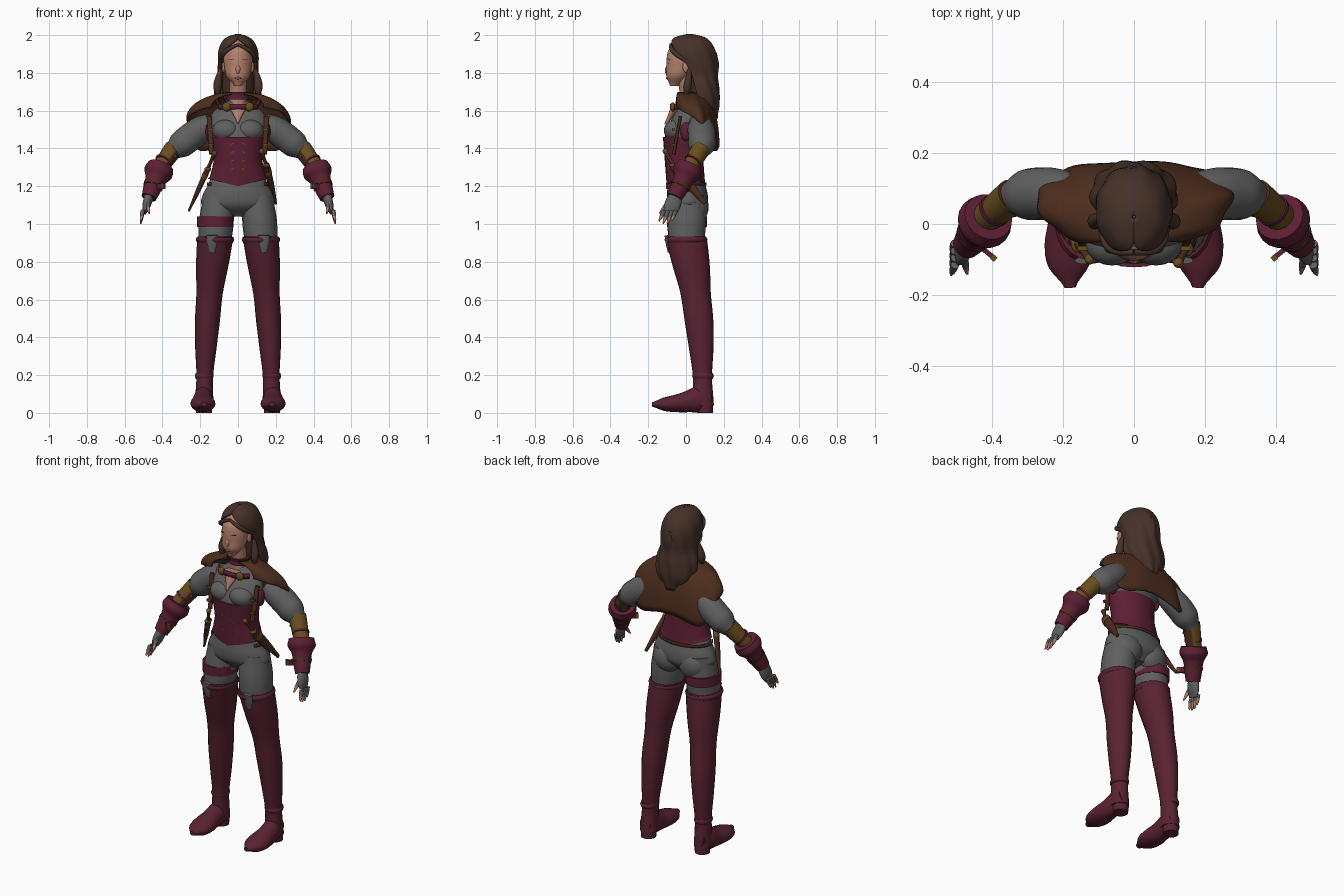
import bpy, bmesh
from math import sin, cos, pi
from mathutils import Vector, Matrix

if "Cube" in bpy.data.objects:
    bpy.data.objects.remove(bpy.data.objects["Cube"])
made = []
SIDES = (-1, 1)


def material(name, red, green, blue):
    mat = bpy.data.materials.new(name)
    mat.use_nodes = True
    mat.diffuse_color = (red, green, blue, 1)
    shader = mat.node_tree.nodes["Principled BSDF"]
    shader.inputs["Base Color"].default_value = mat.diffuse_color
    return mat


SKIN = material("skin", .46, .22, .15)
LIPS = material("lips", .36, .13, .1)
EYE = material("eye", .4, .34, .31)
HAIR = material("brown hair", .062, .031, .022)
CAPE = material("cape brown", .075, .027, .013)
GREY = material("grey cloth", .115, .115, .115)
WINE = material("wine leather", .11, .014, .034)
BOOT = material("boot leather", .1, .016, .031)
GOLD = material("dull gold", .14, .075, .014)
DARK = material("dark leather", .07, .025, .012)


def finish(bm, name, *mats):
    bmesh.ops.recalc_face_normals(bm, faces=bm.faces)
    mesh = bpy.data.meshes.new(name)
    bm.to_mesh(mesh)
    bm.free()
    part = bpy.data.objects.new(name, mesh)
    bpy.context.collection.objects.link(part)
    for mat in mats:
        mesh.materials.append(mat)
    made.append(part)
    return part


def profile(values, t):
    """Smooth curve through evenly spaced values, read at t from start to end."""
    last = len(values) - 1
    i = min(int(t * last), last - 1)
    f = t * last - i
    before, here, ahead, after = (values[max(0, min(j, last))] for j in range(i - 1, i + 3))
    slope_in, slope_out = (ahead - before) / 2, (after - here) / 2
    ease = f * f * (3 - 2 * f)
    return (here + (ahead - here) * ease
            + slope_in * f * (1 - f) ** 2 - slope_out * f * f * (1 - f))


def bridge(rows, name, mats, closed):
    bm = bmesh.new()
    rings = [[bm.verts.new(point) for point in row] for row in rows]
    count = len(rings[0])
    for low, high in zip(rings, rings[1:]):
        for i in range(count if closed else count - 1):
            j = (i + 1) % count
            bm.faces.new((low[i], low[j], high[j], high[i]))
    if closed:
        bm.faces.new(rings[0])
        bm.faces.new(rings[-1])
    return finish(bm, name, *mats)


def limb(name, start, end, widths, *mats, depth=1, sag=(0, 0, 0), s=1, flat=False, sides=20):
    """Tube of varying width; depth is a ratio or its own list of radii."""
    start, end, sag = Vector(start), Vector(end), Vector(sag)
    axis = [0.0, 0.0, 0.0]
    axis[min(range(3), key=lambda i: abs(end[i] - start[i]))] = 1
    rows, steps = [], 4 * (len(widths) - 1)
    for i in range(steps + 1):
        t = i / steps
        centre = start.lerp(end, t) + sag * sin(pi * t)
        wide = profile(widths, t)
        deep = profile(depth, t) if isinstance(depth, list) else wide * depth
        u, v = Vector((1, 0, 0)), Vector((0, 1, 0))
        if not flat:
            along = (end - start + sag * pi * cos(pi * t)).normalized()
            u = Vector(axis)
            u = (u - along * u.dot(along)).normalized()
            v = along.cross(u)
        ring = [centre + u * wide * sin(a) - v * deep * cos(a)
                for a in (2 * pi * j / sides for j in range(sides))]
        rows.append([(p.x * s, p.y, p.z) for p in ring])
    return bridge(rows, name, mats, True)


def sheet(name, rows, mat, thickness):
    part = bridge(rows, name, [mat], False)
    shell = part.modifiers.new("thickness", "SOLIDIFY")
    shell.thickness, shell.offset = thickness, 0


def band(name, rx, ry, y, bottom, top, first, last, mat):
    angles = [first + (last - first) * j / 40 for j in range(41)]
    sheet(name, [[(rx * sin(a), y - ry * cos(a), z) for a in angles] for z in (bottom, top)], mat, .008)


def ball(name, place, size, mat):
    bm = bmesh.new()
    bmesh.ops.create_uvsphere(bm, u_segments=20, v_segments=12, radius=1,
                              matrix=Matrix.LocRotScale(Vector(place), None, Vector(size)))
    finish(bm, name, mat)


def box(name, place, size, mat, turn=0, axis='Z'):
    bm = bmesh.new()
    bmesh.ops.create_cube(bm, size=1, matrix=Matrix.Translation(place) @ Matrix.Rotation(turn, 4, axis)
                          @ Matrix.Diagonal((*size, 1)))
    finish(bm, name, mat)


# Head, neck and face
limb("head", (0, -.06, 1.73), (0, .02, 1.98), [.018, .06, .072, .077, .067, .02], SKIN,
     depth=[.025, .06, .075, .09, .09, .03], flat=True, sides=32)
limb("neck", (0, .03, 1.56), (0, 0, 1.78), [.07, .05, .045, .045], SKIN, flat=True)
limb("nose", (0, -.09, 1.86), (0, -.104, 1.797), [.005, .008, .013, .006], SKIN)
ball("lips", (0, -.1, 1.772), (.018, .006, .006), LIPS)
for s in SIDES:
    ball("eye", (s * .031, -.083, 1.85), (.014, .011, .006), EYE)
    ball("iris", (s * .031, -.092, 1.85), (.005, .003, .005), HAIR)
    box("eyebrow", (s * .034, -.093, 1.87), (.03, .006, .004), HAIR, s * .35)
    ball("ear", (s * .076, 0, 1.83), (.01, .018, .028), SKIN)

# Long swept-back hair that opens around the face
rows = []
for i in range(33):
    t, row = i / 32, []
    z = 2 - .44 * t ** 1.5
    wide = profile([.004, .06, .088, .1, .1, .1, .115, .105, .05], t)
    deep = profile([.004, .08, .11, .12, .115, .1, .092, .075, .04], t)
    gap = 1.3 * sin(min(1, max(0, t - .12) * 2) * pi / 2)
    for j in range(49):
        a = gap + 2 * (pi - gap) * j / 48
        wave = 1 + .05 * t * sin(9 * a + 20 * z)
        row.append((wide * wave * sin(a), .02 + .1 * t * t - deep * wave * cos(a), z))
    rows.append(row)
sheet("hair", rows, HAIR, .014)
limb("hair_mass", (0, .11, 1.56), (0, .03, 1.92), [.03, .08, .08, .07], HAIR, depth=.8, flat=True)
for s in SIDES:
    limb("front_lock", (0, -.08, 1.95), (.092, .01, 1.86), [.008, .012, .01], HAIR, sag=(.025, -.03, .005), s=s)
    limb("shoulder_lock", (.09, .02, 1.82), (.105, 0, 1.67), [.01, .018, .022, .006], HAIR, sag=(.01, 0, 0), s=s)
    limb("side_braid", (.092, .03, 1.92), (0, .155, 1.89), [.006, .012, .012], HAIR, sag=(.02, .02, 0), s=s)
limb("tied_tail", (0, .15, 1.91), (0, .15, 1.74), [.012, .024, .02, .006], HAIR)

# Torso
limb("trouser_seat", (0, .015, 1.04), (0, 0, 1.26), [.05, .185, .188, .16, .14], GREY,
     depth=[.05, .1, .108, .1, .09], flat=True, sides=32)
limb("shirt", (0, -.02, 1.43), (0, .03, 1.65), [.135, .15, .155, .13, .06], GREY,
     depth=[.095, .1, .09, .07, .05], flat=True, sides=32)
corset = limb("corset", (0, 0, 1.2), (0, -.02, 1.46), [.158, .145, .13, .135, .145], WINE,
              depth=[.102, .102], flat=True, sides=32)
for vert in corset.data.vertices:
    vert.co.z += 5 * abs(vert.co.x) * max(0, 1.25 - vert.co.z)
limb("open_neckline", (0, -.105, 1.53), (0, -.05, 1.63), [.003, .05], SKIN, depth=[.01, .025], flat=True)
for s in SIDES:
    ball("buttock", (s * .085, .055, 1.09), (.085, .065, .085), GREY)
    ball("bust", (s * .062, -.055, 1.495), (.075, .062, .058), GREY)
    limb("corset_seam", (.07, -.085, 1.25), (.07, -.105, 1.46), [.003, .003], DARK, s=s)
    for i in range(4):
        box("lace", (s * .03, -.104 - .004 * i, 1.29 + .045 * i), (.016, .008, .005), GOLD, s * .5, 'Y')
    limb("harness_strap", (.14, -.065, 1.37), (.152, -.03, 1.57), [.014, .014], DARK, depth=.6, s=s)
    ball("armpit_pad", (s * .15, 0, 1.49), (.022, .03, .05), WINE)
    for z in (1.42, 1.5):
        box("strap_buckle", (s * .146, -.068, z), (.026, .012, .014), GOLD)
band("hip_belt", .16, .104, 0, 1.205, 1.22, 1.1, 2 * pi - 1.1, DARK)

# Collar, clasps and shoulder cape
limb("choker", (0, .02, 1.66), (0, .015, 1.7), [.062, .058, .062], WINE, flat=True)
band("cape_strap", .12, .1, .02, 1.605, 1.635, -1, 1, WINE)
for s in SIDES:
    ball("cape_clasp", (s * .06, -.07, 1.62), (.024, .014, .024), GOLD)

rows = []
for i in range(13):
    t, row = i / 12, []
    spread = sin(t * pi / 2)
    for j in range(61):
        a = .42 + 2 * (pi - .42) * j / 60
        # The hem is short in front, longer on the arms, and hangs in two lobes behind
        hem = profile([.06, .09, .16, .3, .27], min(a, 2 * pi - a) / pi)
        fold = 1 + .025 * t * sin(9 * a)
        deep = .07 + (.07 if cos(a) > 0 else .02) * spread
        across = abs(sin(a)) ** .75 * (1 if a < pi else -1)
        row.append(((.07 + .2 * spread) * fold * across,
                    .02 + .06 * spread - deep * fold * cos(a), 1.69 - hem * t ** 1.5))
    rows.append(row)
sheet("shoulder_cape", rows, CAPE, .012)

for s in SIDES:
    # Arms and gloves
    limb("sleeve", (.14, .065, 1.54), (.35, .075, 1.38), [.05, .068, .074, .074, .07, .045], GREY, sag=(0, .015, .005), s=s)
    bracer = limb("bracer", (.34, .08, 1.4), (.425, .01, 1.28), [.05, .042], GOLD, DARK, s=s)
    for face in bracer.data.polygons:
        face.material_index = int(face.normal.x * s < -.4)
    limb("bracer_strap", (.39, .04, 1.335), (.396, .034, 1.327), [.048, .048], WINE, s=s)
    ball("bracer_stud", (s * .335, .03, 1.36), (.01, .01, .01), GOLD)
    limb("glove_cuff", (.41, .02, 1.305), (.472, -.06, 1.14), [.07, .078, .058, .05, .046, .04], WINE, s=s)
    limb("wrist_strap", (.446, -.025, 1.21), (.451, -.033, 1.195), [.054, .052], DARK, s=s)
    box("strap_end", (s * .42, -.075, 1.2), (.014, .06, .03), WINE, -s * .9)
    box("cuff_buckle", (s * .395, -.096, 1.2), (.016, .014, .032), GOLD, -s * .9)
    limb("palm", (.47, -.055, 1.15), (.495, -.085, 1.06), [.026, .024, .02, .01], GREY,
         depth=[.034, .042, .042, .034], s=s)
    digits = [((.505, -.085 + .02 * k, 1.07), (.515, -.11 + .022 * k, 1 + .007 * k * k))
              for k in (-1.5, -.5, .5, 1.5)]
    digits.append(((.48, -.09, 1.12), (.47, -.14, 1.055)))
    for root, tip in digits:
        finger = limb("finger", root, tip, [.012, .011, .009, .004], GREY, SKIN, s=s, sides=10)
        for face in finger.data.polygons:
            face.material_index = int(face.center.z < (root[2] + tip[2]) / 2)

    # Legs and tall boots
    limb("trouser_leg", (.105, .01, 1.15), (.124, 0, .88), [.08, .092, .086], GREY, depth=1.1, s=s, flat=True)
    limb("boot", (.12, 0, .93), (.18, .09, .04), [.095, .086, .07, .066, .056, .044, .05], BOOT,
         depth=1.15, sag=(.012, .024, 0), s=s, flat=True)
    limb("ankle_cuff", (.179, .09, .18), (.179, .09, .21), [.045, .05, .045], BOOT, depth=1.15, s=s, flat=True)
    limb("boot_rim", (.122, 0, .9), (.122, 0, .935), [.094, .1, .1, .092], BOOT, depth=1.12, s=s, flat=True)
    limb("boot_notch", (.137, -.103, .94), (.137, -.092, .85), [.03, .026, .014], GREY, depth=.35, s=s)
    limb("foot", (.18, .13, .09), (.18, -.18, .045), [.035, .05, .056, .066, .058, .015], BOOT,
         depth=[.045, .068, .056, .046, .035, .012], sag=(.006, 0, -.014), s=s)
    limb("heel", (.18, .1, 0), (.18, .1, .08), [.042, .045], BOOT, s=s, flat=True)

# Thigh band on one leg
limb("thigh_band", (-.12, .005, .985), (-.12, .005, 1.04), [.097, .097], WINE, depth=1.1, flat=True)


# Sheathed blades at the hips
def blade(name, pommel, guard, tip, width):
    limb(name + "_grip", pommel, guard, [.012, .009, .011], DARK)
    ball(name + "_pommel", pommel, (.014, .014, .014), GOLD)
    ball(name + "_guard", guard, (.018, .026, .012), GOLD)
    limb(name + "_sheath", guard, tip, [width, width * .9, width * .4], DARK, depth=1.5)
    throat = [Vector(guard).lerp(Vector(tip), t) for t in (.1, .2)]
    limb(name + "_sheath_band", *throat, [width * 1.1, width * 1.1], GOLD, depth=1.5)


blade("short_sword", (-.125, -.1, 1.375), (-.16, -.055, 1.29), (-.26, .05, 1.07), .014)
blade("dagger", (.125, -.11, 1.385), (.15, -.065, 1.31), (.2, .1, 1.11), .018)

# Smooth shading with crisp edges
bpy.ops.object.select_all(action='DESELECT')
for part in made:
    part.select_set(True)
bpy.context.view_layer.objects.active = made[0]
bpy.ops.object.shade_smooth_by_angle(angle=.8)
